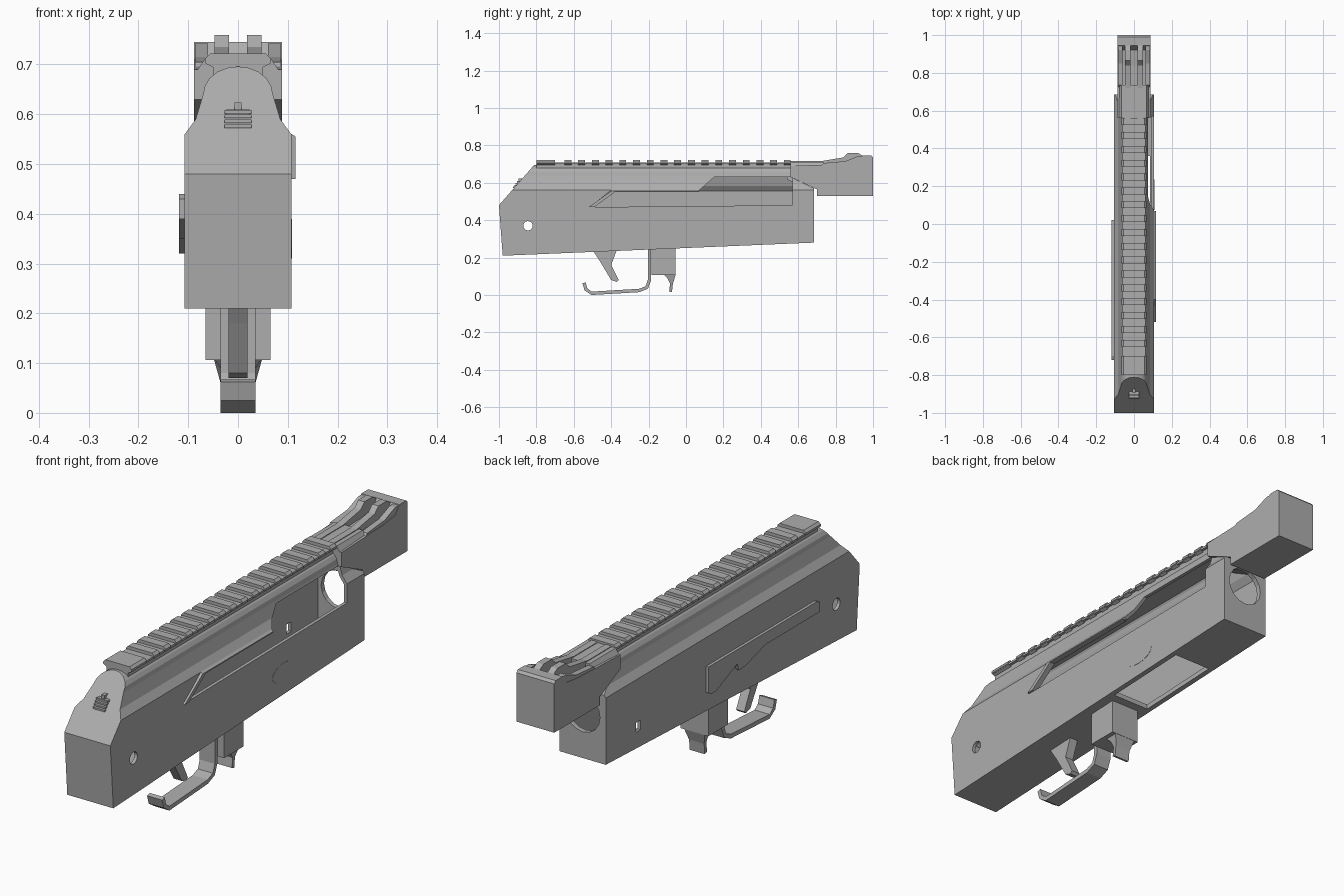
import bpy, bmesh, math
from mathutils import Vector

if "Cube" in bpy.data.objects:
    bpy.data.objects.remove(bpy.data.objects["Cube"], do_unlink=True)

COLOR = (0.42, 0.42, 0.42, 1)
grey = bpy.data.materials.new("plain_grey")
grey.use_nodes = True
grey.diffuse_color = COLOR
grey.node_tree.nodes["Principled BSDF"].inputs["Base Color"].default_value = COLOR


def place(axis, point, depth):
    """Put a flat profile point at a depth along the given axis."""
    coords = list(point)
    coords.insert("xyz".index(axis), depth)
    return Vector(coords)


def prism(name, profile, axis, start, end):
    """Extrude a flat profile along one axis."""
    bm = bmesh.new()
    face = bm.faces.new([bm.verts.new(place(axis, point, start)) for point in profile])
    extruded = bmesh.ops.extrude_face_region(bm, geom=[face])["geom"]
    moved = [item for item in extruded if isinstance(item, bmesh.types.BMVert)]
    bmesh.ops.translate(bm, vec=place(axis, (0, 0), end - start), verts=moved)
    bmesh.ops.recalc_face_normals(bm, faces=bm.faces)
    mesh = bpy.data.meshes.new(name)
    bm.to_mesh(mesh)
    bm.free()
    mesh.materials.append(grey)
    part = bpy.data.objects.new(name, mesh)
    bpy.context.collection.objects.link(part)
    return part


def plate(name, profile, half_width):
    """Side profile extruded evenly about the centre plane."""
    return prism(name, profile, "x", -half_width, half_width)


def rectangle(left, right, low, high):
    return [(left, low), (right, low), (right, high), (left, high)]


def arc(center, radii, turn, steps):
    """Points along part of an ellipse, both ends included."""
    angles = [turn * step / steps for step in range(steps + 1)]
    return [(center[0] + radii[0] * math.cos(angle), center[1] + radii[1] * math.sin(angle))
            for angle in angles]


def oval(center, width, height):
    return arc(center, (width, height), math.tau, 16)[:-1]


def mirrored(half):
    return half + [(-x, z) for x, z in reversed(half) if x > 0.001]


def inset(profile, distance):
    """Move every edge of a counter-clockwise profile inward."""
    points = [Vector(point) for point in profile]
    result = []
    for index, point in enumerate(points):
        before = (point - points[index - 1]).normalized()
        after = (points[(index + 1) % len(points)] - point).normalized()
        normals = Vector((-before.y, before.x)), Vector((-after.y, after.x))
        result.append(point + (normals[0] + normals[1]) * distance / (1 + normals[0].dot(normals[1])))
    return result


def ribbon(path, thickness):
    """Closed outline of a strap following a path."""
    points = [Vector(point) for point in path]
    sides = [], []
    for index, point in enumerate(points):
        ahead = points[min(index + 1, len(points) - 1)]
        behind = points[max(index - 1, 0)]
        offset = (ahead - behind).normalized().orthogonal() * thickness / 2
        sides[0].append(point - offset)
        sides[1].append(point + offset)
    return sides[0] + sides[1][::-1]


def boolean(part, cutter, operation="DIFFERENCE"):
    modifier = part.modifiers.new("cut", "BOOLEAN")
    modifier.operation, modifier.solver, modifier.object = operation, "EXACT", cutter
    bpy.context.view_layer.update()
    graph = bpy.context.evaluated_depsgraph_get()
    mesh = bpy.data.meshes.new_from_object(part.evaluated_get(graph))
    part.modifiers.clear()
    part.data = mesh
    bpy.data.objects.remove(cutter, do_unlink=True)


def shell(name, section, side):
    """Solid with the given cross-section and side silhouette."""
    part = prism(name, section, "y", -2, 2)
    boolean(part, plate("silhouette", side, 1), "INTERSECT")
    return part


# Hollow receiver with a domed cover
WALL = 0.107
dome = arc((0, 0.64), (0.07, 0.056), math.pi / 2, 5)
section = mirrored([(WALL, 0), (WALL, 0.56), (0.085, 0.59)] + dome)
side = [(-1, 0.48), (-0.98, 0.21), (0.685, 0.28), (0.685, 0.57), (0.56, 0.63), (0.56, 0.72), (-0.79, 0.72)]
receiver = shell("receiver", section, side)
boolean(receiver, shell("cavity", inset(section, 0.014), inset(side, 0.02)))

# Openings: port and handle slot, magazine well, barrel hole, pin holes
slot = [(-0.49, 0.47), (0.57, 0.48), (0.57, 0.63), (0.15, 0.63), (0.06, 0.55), (-0.38, 0.55)]
boolean(receiver, prism("port_cutter", slot, "x", 0.03, 0.2))
boolean(receiver, prism("well_cutter", rectangle(-0.085, 0.085, -0.02, 0.36), "z", 0, 0.32))
boolean(receiver, prism("barrel_cutter", oval((0, 0.47), 0.08, 0.08), "y", 0.6, 0.8))
boolean(receiver, plate("pin_cutter", oval((-0.845, 0.37), 0.025, 0.025), 1))
boolean(receiver, prism("square_cutter", rectangle(0.455, 0.485, 0.34, 0.38), "x", -0.2, 0))

# Raised rim over the handle slot, chamfered on top
rim = prism("slot_rim", [(-0.52, 0.47), (-0.4, 0.565), (0.07, 0.565), (0.07, 0.55), (-0.38, 0.55),
                         (-0.49, 0.47)], "x", 0.1, 0.116)
for vertex in rim.data.vertices:
    if vertex.co.x > WALL and vertex.co.z > 0.56:
        vertex.co.z -= 0.01

# Oval mark on one side, selector lever on the other
prism("side_mark", oval((0.155, 0.35), 0.08, 0.04), "x", 0.1, WALL + 0.001)
prism("selector_lever", [(0.02, 0.44), (0.02, 0.33), (0, 0.32), (-0.03, 0.32), (-0.17, 0.38), (-0.18, 0.35),
                         (-0.22, 0.35), (-0.36, 0.39), (-0.72, 0.39), (-0.72, 0.43), (-0.7, 0.44)],
      "x", -0.119, -0.1)

# Top rail with evenly spaced ribs
RAIL_START, RAIL_END, PITCH = -0.8, 0.56, 0.0733
prism("rail_base", rectangle(-0.05, 0.05, 0.66, 0.708), "y", RAIL_START, RAIL_END)
prism("rail_flange", rectangle(-0.062, 0.062, 0.7, 0.709), "y", RAIL_START, RAIL_END)
rib = mirrored([(0.052, 0.695), (0.066, 0.703), (0.066, 0.712), (0.056, 0.722)])
prism("rail_end", rib, "y", RAIL_START, -0.7)
for index in range(17):
    start = RAIL_END - PITCH / 2 - index * PITCH
    prism("rail_rib", rib, "y", start, start + PITCH / 2)

# Ridged latch on the front slope
for index in range(4):
    start, low = index * 0.007 - 0.925, index * 0.01 + 0.572
    plate("latch_ridge", rectangle(start, start + 0.07, low, low + 0.007), 0.027)
plate("latch_core", rectangle(-0.9, -0.86, 0.572, 0.61), 0.024)
plate("latch_pin", rectangle(-0.895, -0.87, 0.6, 0.624), 0.007)

# Sight block with a front step, twin ears and side rails
plate("sight_block", [(0.56, 0.63), (0.7, 0.565), (0.7, 0.53), (1, 0.53), (1, 0.735), (0.99, 0.745),
                      (0.945, 0.745), (0.92, 0.71), (0.84, 0.7), (0.56, 0.69)], 0.088)
prism("sight_step", mirrored([(0.084, 0.685), (0.066, 0.712)]), "y", RAIL_END, 0.735)
ear = [(0.56, 0.69), (0.56, 0.715), (0.72, 0.715), (0.84, 0.735), (0.865, 0.759), (0.92, 0.759),
       (0.945, 0.744), (0.97, 0.744), (0.97, 0.69)]
side_rail = [(0.72, 0.69), (0.735, 0.705), (0.85, 0.715), (0.92, 0.742), (0.96, 0.742), (0.96, 0.69)]
for name, sign in (("left", 1), ("right", -1)):
    prism(name + "_sight_ear", ear, "x", sign * 0.018, sign * 0.047)
    prism(name + "_side_rail", side_rail, "x", sign * 0.06, sign * 0.086)

# Trigger guard strap
strap = [(-0.545, 0.065), (-0.535, 0.03), (-0.505, 0.009), (-0.25, 0.024), (-0.21, 0.04), (-0.195, 0.08),
         (-0.195, 0.25)]
plate("trigger_guard", ribbon(strap, 0.018), 0.035)

# Trigger, catch housing and flared catch lever
plate("trigger", [(-0.5, 0.24), (-0.37, 0.24), (-0.4, 0.16), (-0.36, 0.08), (-0.37, 0.07), (-0.4, 0.08),
                  (-0.46, 0.18)], 0.019)
plate("catch_housing", rectangle(-0.185, -0.055, 0.106, 0.265), 0.065)
catch = plate("catch_lever", [(-0.12, 0.11), (-0.055, 0.11), (-0.07, 0.06), (-0.075, 0.015), (-0.09, 0.02),
                              (-0.085, 0.06), (-0.1, 0.09)], 0.035)
for vertex in catch.data.vertices:
    if vertex.co.z > 0.1:
        vertex.co.x *= 1.4
